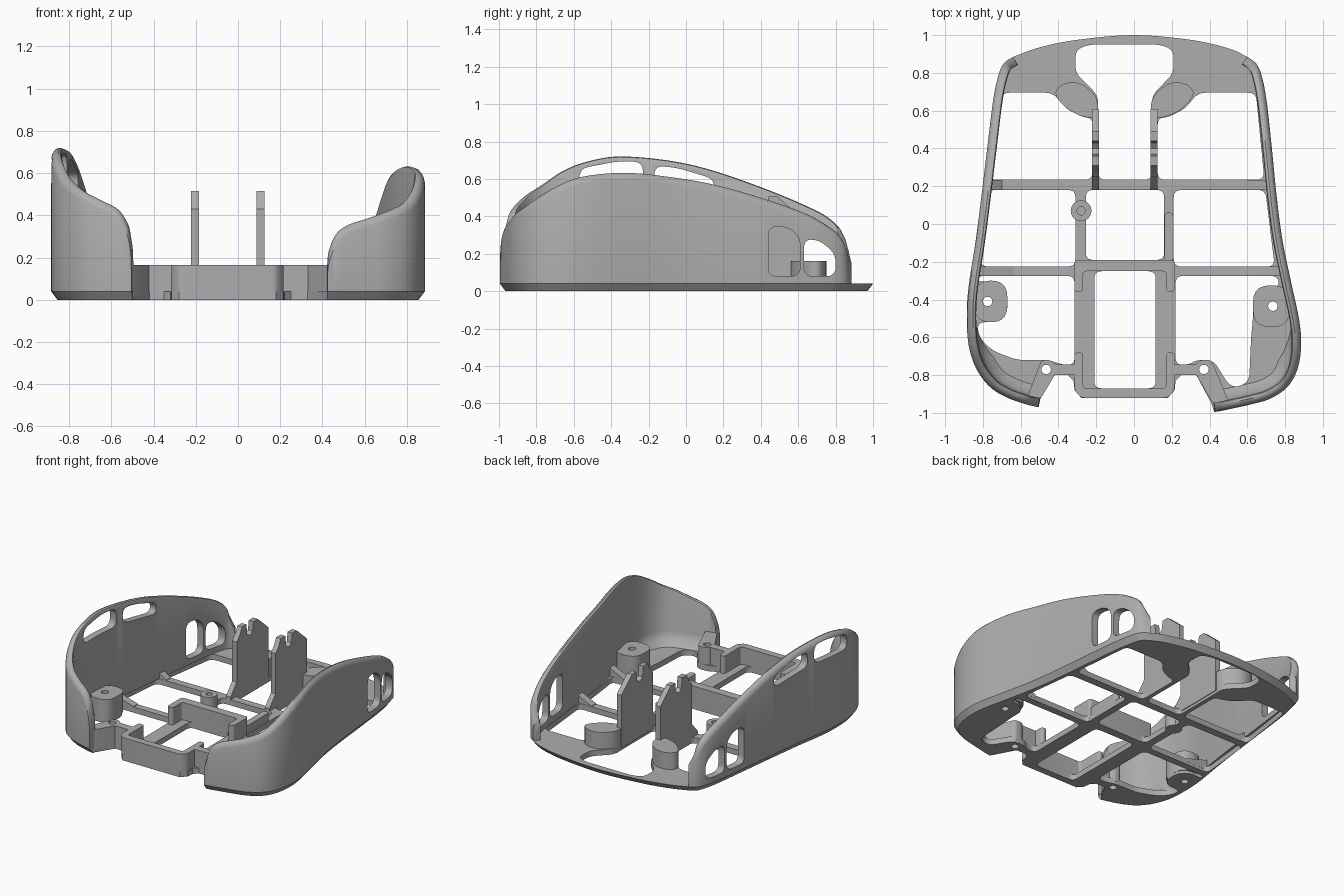
import bpy, bmesh, math
from mathutils import Vector

cube = bpy.data.objects.get("Cube")
if cube:
    bpy.data.objects.remove(cube, do_unlink=True)

GREY = (0.42, 0.42, 0.42, 1)
mat = bpy.data.materials.new("matte grey")
mat.use_nodes = True
mat.diffuse_color = GREY
mat.node_tree.nodes["Principled BSDF"].inputs["Base Color"].default_value = GREY

AXIS_X = -0.05   # symmetry line of the inner frame
FLOOR, RIB = 0.04, 0.165
parts = []


def make(name, bm):
    bmesh.ops.recalc_face_normals(bm, faces=bm.faces)
    mesh = bpy.data.meshes.new(name)
    bm.to_mesh(mesh)
    bm.free()
    mesh.materials.append(mat)
    ob = bpy.data.objects.new(name, mesh)
    bpy.context.collection.objects.link(ob)
    parts.append(ob)
    return ob


def skin(bm, rings, closed=False):
    """Bridge equal rings of points and cap the two ends."""
    vs = [[bm.verts.new(p) for p in r] for r in rings]
    n = len(vs[0])
    for a, b in zip(vs, vs[1:]):
        for i in range(n):
            bm.faces.new((a[i], a[(i + 1) % n], b[(i + 1) % n], b[i]))
    bm.faces.new(vs[0][::-1])
    bm.faces.new(vs[-1])


def rounded(poly, r, steps=5):
    out = []
    for i, p in enumerate(poly):
        p, a, b = Vector(p), Vector(poly[i - 1]), Vector(poly[(i + 1) % len(poly)])
        a = p + (a - p).normalized() * min(r, (a - p).length * 0.48)
        b = p + (b - p).normalized() * min(r, (b - p).length * 0.48)
        for k in range(steps + 1):
            t = k / steps
            out.append(a * (1 - t) ** 2 + p * (2 * t * (1 - t)) + b * t * t)
    return out


def circle(x, y, r, n=24):
    return [(x + r * math.cos(math.tau * i / n), y + r * math.sin(math.tau * i / n)) for i in range(n)]


def rect(x0, x1, y0, y1):
    return [(x0, y0), (x1, y0), (x1, y1), (x0, y1)]


def flip(poly):
    return [(2 * AXIS_X - x, y) for x, y in poly][::-1]


def cut(ob, prisms, lo, hi, along_x=False):
    """Subtract a set of separate prisms from an object."""
    bm = bmesh.new()
    for poly in prisms:
        skin(bm, [[(h, p[0], p[1]) if along_x else (p[0], p[1], h) for p in poly] for h in (lo, hi)])
    cutter = make("cutter", bm)
    parts.remove(cutter)
    cutter.hide_render = True
    mod = ob.modifiers.new("openings", 'BOOLEAN')
    mod.operation, mod.solver, mod.object = 'DIFFERENCE', 'EXACT', cutter
    bpy.context.view_layer.update()
    ob.data = bpy.data.meshes.new_from_object(ob.evaluated_get(bpy.context.evaluated_depsgraph_get()))
    ob.modifiers.clear()
    bpy.data.objects.remove(cutter, do_unlink=True)


def prism(name, poly, lo, hi, along_x=False, r=0, holes=()):
    bm = bmesh.new()
    poly = rounded(poly, r) if r else poly
    skin(bm, [[(h, p[0], p[1]) if along_x else (p[0], p[1], h) for p in poly] for h in (lo, hi)])
    ob = make(name, bm)
    if holes:
        cut(ob, holes, -0.1, 0.5)
    return ob


def spline(pts, steps=6):
    pts = [Vector(p) for p in pts]
    pts = [pts[0] * 2 - pts[1]] + pts + [pts[-1] * 2 - pts[-2]]
    out = []
    for a, b, c, d in zip(pts, pts[1:], pts[2:], pts[3:]):
        for k in range(steps):
            t = k / steps
            out.append(0.5 * (2 * b + (c - a) * t + (2 * a - 5 * b + 4 * c - d) * t * t
                              + (3 * b - a - 3 * c + d) * t ** 3))
    return out + [pts[-2]]


def outward(path, i, side):
    t = path[min(i + 1, len(path) - 1)] - path[max(i - 1, 0)]
    return Vector((t.y * side, -t.x * side, 0)).normalized()


# Side wall paths, front to back: x, y and top height
left_path = spline([(.425, -.995, .17), (.435, -.994, .23), (.47, -.988, .31), (.53, -.975, .355),
                    (.62, -.955, .385), (.72, -.925, .42), (.81, -.865, .46), (.865, -.77, .52),
                    (.885, -.64, .585), (.873, -.5, .62), (.83, -.3, .632), (.785, -.08, .61),
                    (.755, .15, .57), (.73, .4, .5), (.705, .63, .42), (.68, .77, .345),
                    (.65, .845, .28), (.6, .885, .17)])
right_path = spline([(-.505, -.97, .17), (-.51, -.969, .27), (-.53, -.965, .36), (-.58, -.952, .43),
                     (-.67, -.92, .475), (-.76, -.865, .52), (-.83, -.775, .575), (-.872, -.66, .645),
                     (-.885, -.52, .695), (-.878, -.35, .72), (-.84, -.1, .7), (-.81, .13, .65),
                     (-.775, .42, .55), (-.745, .66, .45), (-.72, .78, .385),
                     (-.69, .85, .31), (-.64, .885, .19)])


def side_wall(name, path, side, thick=0.05):
    rings = []
    for i, p in enumerate(path):
        n = outward(path, i, side)
        foot = 0.06 * max(0, min(1, (-0.55 - p.y) / 0.2))
        top = p.z
        section = [(0, FLOOR), (0, top - .04), (.006, top - .02), (.018, top - .005), (.032, top),
                   (.045, top - .004), (thick, top - .015), (thick, .13),
                   (thick + foot * .3, .08), (thick + foot, FLOOR)]
        rings.append([(p.x - n.x * d, p.y - n.y * d, z) for d, z in section])
    bm = bmesh.new()
    skin(bm, rings)
    return make(name, bm)


left_wall = side_wall("left_wall", left_path, 1)
right_wall = side_wall("right_wall", right_path, -1)

# Vent openings in the walls
vents = [[(.44, .08), (.61, .08), (.61, .29), (.54, .345), (.44, .345)],
         [(.63, .08), (.8, .08), (.8, .2), (.71, .275), (.63, .275)]]
top_vents = [[(-.57, .55), (-.23, .56), (-.23, .69), (-.36, .695), (-.57, .655)],
             [(-.17, .56), (.15, .52), (.15, .6), (-.05, .66), (-.17, .67)]]
cut(left_wall, [rounded(v, .05) for v in vents], .45, 1, True)
cut(right_wall, [rounded(v, .05) for v in vents + top_vents], -1, -.45, True)

# Base plate with a chamfered underside
rear = spline([(.6, .885, 0), (.5, .93, 0), (.3, .975, 0), (0, 1, 0), (-.3, .975, 0), (-.5, .935, 0), (-.64, .885, 0)])
rim = left_path + rear[1:-1] + right_path[::-1]
front_edge = [(-.5, -.93), (-.42, -.8), (-.35, -.8), (-.32, -.83), (-.315, -.88), (-.28, -.92),
              (.18, -.92), (.215, -.88), (.22, -.83), (.25, -.8), (.33, -.8), (.41, -.95)]
upper = [(p.x, p.y, FLOOR) for p in rim] + [(x, y, FLOOR) for x, y in front_edge]
lower = []
for i, p in enumerate(rim):
    q = p - outward(rim, i, 1) * 0.03
    lower.append((q.x, q.y, 0))
lower += [(x, y, 0) for x, y in front_edge]
bm = bmesh.new()
skin(bm, [lower, upper])
base = make("base_plate", bm)

rear_hole = [(-.24, .95), (.14, .95), (.21, .92), (.21, .8), (.095, .68), (.095, .235),
             (-.19, .235), (-.19, .68), (-.31, .8), (-.31, .92)]
openings = [
    rear_hole,
    [(-.765, .235), (-.7, .695), (-.43, .695), (-.36, .61), (-.27, .565), (-.22, .56), (-.22, .235)],
    [(.125, .235), (.125, .56), (.18, .565), (.27, .61), (.34, .695), (.645, .695), (.69, .235)],
    [(-.31, -.225), (-.815, -.225), (-.775, .18), (-.31, .18)],
    rect(-.255, .16, -.19, .18),
    [(.21, -.225), (.21, .18), (.695, .18), (.745, -.225)],
    rect(-.21, .115, -.87, -.25),
    [(-.315, -.275), (-.825, -.275), (-.83, -.305), (-.72, -.305), (-.67, -.36), (-.67, -.47), (-.72, -.52),
     (-.83, -.52), (-.82, -.6), (-.75, -.67), (-.62, -.72), (-.45, -.72), (-.38, -.745), (-.315, -.745)],
    [(.22, -.275), (.76, -.275), (.77, -.33), (.7, -.335), (.63, -.39), (.63, -.5), (.62, -.6),
     (.61, -.83), (.55, -.865), (.5, -.85), (.42, -.72), (.33, -.72), (.29, -.745), (.22, -.745)],
]
screw_holes = [circle(-.775, -.41, .025), circle(.735, -.435, .025), circle(-.465, -.77, .025), circle(.37, -.77, .025)]
cut(base, [rounded(o, .04) for o in openings] + screw_holes, -.1, .3)

# Screw bosses
for name, x0, x1, y, hole in (("right_screw_boss", -.845, -.67, -.41, 0), ("left_screw_boss", .825, .63, -.435, 1)):
    prism(name, rect(x0, x1, y - .11, y + .11), .02, RIB, r=.09, holes=[screw_holes[hole]])
prism("front_right_boss", [(-.57, -.93), (-.49, -.72), (-.44, -.72), (-.41, -.75), (-.42, -.8), (-.5, -.935)],
      .02, RIB, r=.02, holes=[screw_holes[2]])
prism("front_left_boss", [(.51, -.96), (.41, -.72), (.35, -.72), (.32, -.75), (.33, -.8), (.42, -.955)],
      .02, RIB, r=.02, holes=[screw_holes[3]])
prism("pivot_boss", circle(-.28, .07, .055), 0, .1, holes=[circle(-.28, .07, .022)])

# Upright ribs around the centre bay
prism("front_rib", [(-.27, -.87), (-.27, -.68), (-.315, -.68), (-.315, -.88), (-.28, -.92),
                    (.18, -.92), (.215, -.88), (.215, -.68), (.17, -.68), (.17, -.87)], .02, RIB, r=.02)
prism("centre_rib", [(-.315, -.36), (-.27, -.36), (-.27, -.25), (.17, -.25), (.17, -.36),
                     (.215, -.36), (.215, -.19), (-.315, -.19)], .02, RIB, r=.02)
prism("side_rib", rect(.162, .208, -.2, .06), .02, .1, r=.02)
for side in ("right", "left"):
    place = (lambda p: p) if side == "right" else flip
    prism(side + "_link_rib", place(rect(-.44, -.3, -.8, -.745)), .02, RIB)
    pod = [(-.43, .695), (-.37, .75), (-.28, .75), (-.19, .67), (-.19, .56), (-.27, .565), (-.36, .61)]
    prism(side + "_rear_pod", place(pod), .02, .16, r=.05)

# Notched axle plates
plate = [(.18, .02), (.18, .06), (.25, .14), (.25, .43), (.28, .46), (.31, .515), (.36, .515), (.37, .44),
         (.4, .42), (.43, .44), (.44, .505), (.49, .505), (.61, .4), (.61, .02)]
for side, x in (("right", -.222), ("left", .088)):
    prism(side + "_axle_plate", plate, x, x + .037, True)

# Ramps where the cross bars meet the walls
for name, x0, x1, y in (("rear_right", -.7, -.78, .207), ("rear_left", .59, .71, .207),
                        ("mid_right", -.64, -.83, -.25), ("mid_left", .65, .77, -.25)):
    ramp = [(x0, .02), (x0, FLOOR + .004), (x1, .1), (x1, .02)]
    bm = bmesh.new()
    skin(bm, [[(x, y + d, z) for x, z in ramp] for d in (-.026, .026)])
    make(name + "_bar_ramp", bm)

# Smooth the curved faces and keep the edges crisp
bpy.ops.object.select_all(action='DESELECT')
for ob in parts:
    ob.select_set(True)
bpy.context.view_layer.objects.active = base
bpy.ops.object.shade_smooth_by_angle(angle=math.radians(35))
